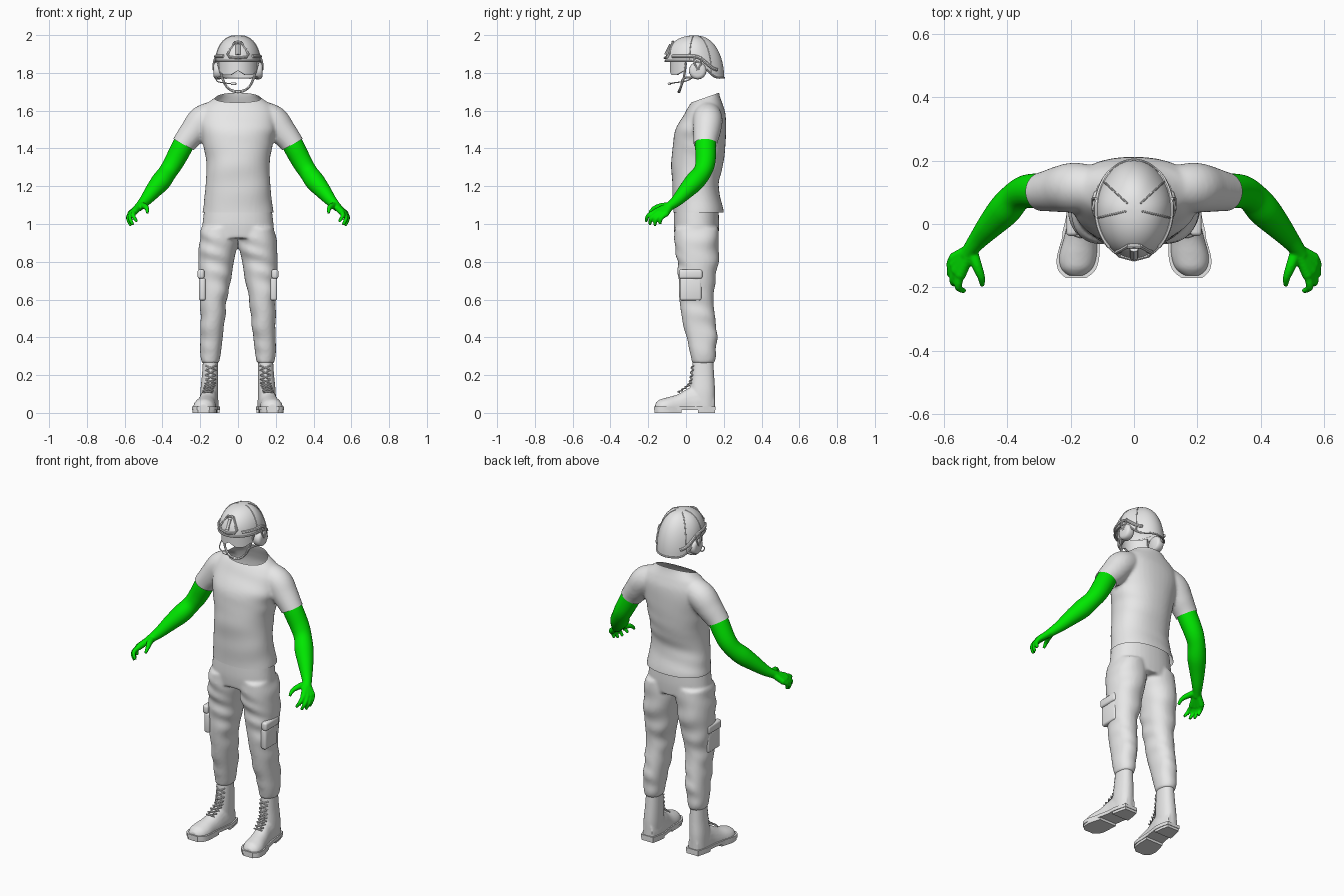
import bpy, bmesh
from math import sin, cos, pi, radians
from mathutils import Vector

if "Cube" in bpy.data.objects:
    bpy.data.objects.remove(bpy.data.objects["Cube"])


def material(name, rgb):
    m = bpy.data.materials.new(name)
    m.diffuse_color = (*rgb, 1)
    m.use_nodes = True
    m.node_tree.nodes["Principled BSDF"].inputs["Base Color"].default_value = (*rgb, 1)
    return m


GREY = material("light grey", (0.8, 0.8, 0.8))
GREEN = material("bright green", (0.0, 0.8, 0.0))


def smooth_path(keys, n=5):
    """Catmull-Rom interpolation of key tuples of any length."""
    k = [Vector(p) for p in keys]
    out = []
    for i in range(len(k) - 1):
        a, b, c, d = k[max(i - 1, 0)], k[i], k[i + 1], k[min(i + 2, len(k) - 1)]
        for j in range(n):
            t = j / n
            out.append((b * 2 + (c - a) * t + (a * 2 - b * 5 + c * 4 - d) * t ** 2
                        + (b * 3 - a - c * 3 + d) * t ** 3) / 2)
    return out + [k[-1]]


def add_rings(bm, rings, closed=True, caps=(True, True)):
    rows = [[bm.verts.new(p) for p in r] for r in rings]
    for a, b in zip(rows, rows[1:]):
        n = len(a)
        for i in range(n if closed else n - 1):
            j = (i + 1) % n
            bm.faces.new((a[i], a[j], b[j], b[i]))
    for use, row in zip(caps, (rows[0], rows[-1])):
        if use:
            bm.faces.new(row)


def column(bm, keys, fold=0.0, sides=40, power=0.9):
    """Stack of level rings given as (z, cx, cy, rx, ry), with slanting folds."""
    def axis(v):
        return abs(v) ** power * (1 if v > 0 else -1)
    rings = []
    for z, cx, cy, rx, ry in smooth_path(keys, 7):
        ring = []
        for i in range(sides):
            a = 2 * pi * i / sides
            f = 1 + fold * sin(z * 55 + 2 * sin(a + z * 9)) * (0.5 + 0.5 * sin(2 * a + z * 14))
            ring.append((cx + rx * f * axis(cos(a)), cy + ry * f * axis(sin(a)), z))
        rings.append(ring)
    add_rings(bm, rings)


def tube(bm, keys, n=5, sides=16):
    """Round tube through (x, y, z, radius) keys."""
    path = smooth_path(keys, n)
    pts = [p.xyz for p in path]
    rings, q, last = [], None, None
    for i, p in enumerate(pts):
        d = (pts[min(i + 1, len(pts) - 1)] - pts[max(i - 1, 0)]).normalized()
        q = last.rotation_difference(d) @ q if q else d.to_track_quat('Z', 'Y')
        last = d
        rings.append([p + q @ Vector((cos(2 * pi * s / sides), sin(2 * pi * s / sides), 0)) * path[i][3]
                      for s in range(sides)])
    add_rings(bm, rings)


def finish(name, bm, mat=GREY, voxel=0, soften=0, solid=0, mirror=False, angle=40):
    bmesh.ops.recalc_face_normals(bm, faces=bm.faces)
    me = bpy.data.meshes.new(name)
    bm.to_mesh(me)
    bm.free()
    ob = bpy.data.objects.new(name, me)
    bpy.context.collection.objects.link(ob)
    if voxel:
        m = ob.modifiers.new("merge", 'REMESH')
        m.mode, m.voxel_size = 'VOXEL', voxel
    if soften:
        m = ob.modifiers.new("soften", 'SMOOTH')
        m.factor, m.iterations = 0.5, soften
    if solid:
        m = ob.modifiers.new("thickness", 'SOLIDIFY')
        m.thickness, m.offset = solid, -1
    if mirror:
        m = ob.modifiers.new("other side", 'MIRROR')
        m.use_mirror_merge = False
    bpy.context.view_layer.update()
    ob.data = bpy.data.meshes.new_from_object(ob.evaluated_get(bpy.context.evaluated_depsgraph_get()))
    ob.modifiers.clear()
    ob.data.materials.clear()
    ob.data.materials.append(mat)
    bpy.ops.object.select_all(action='DESELECT')
    ob.select_set(True)
    bpy.context.view_layer.objects.active = ob
    bpy.ops.object.shade_smooth_by_angle(angle=radians(angle))
    return ob


# Shirt: torso and sleeves merged, then cut open at hem, neck and cuffs
bm = bmesh.new()
column(bm, [(1.02, 0, .066, .188, .134), (1.07, 0, .066, .186, .133), (1.2, 0, .05, .172, .123),
            (1.32, 0, .06, .168, .138), (1.42, 0, .07, .183, .139), (1.5, 0, .078, .2, .134),
            (1.58, 0, .1, .2, .11), (1.63, 0, .107, .175, .088), (1.66, 0, .112, .135, .072),
            (1.69, 0, .116, .1, .06), (1.73, 0, .118, .09, .055)], fold=.012)
for s in (1, -1):
    tube(bm, [(s * .11, .11, 1.585, .07), (s * .185, .115, 1.55, .079), (s * .235, .11, 1.49, .073),
              (s * .29, .102, 1.42, .062), (s * .34, .1, 1.33, .06)], sides=28)
shirt = finish("shirt", bm, voxel=.009, soften=6)
bm = bmesh.new()
bm.from_mesh(shirt.data)
for co, no, side in (((0, 0, 1.062), (0, 0, -1), 0), ((0, .11, 1.672), (0, -.33, .94), 0),
                     ((.29, 0, 1.422), (.48, 0, -.88), 1), ((-.29, 0, 1.422), (-.48, 0, -.88), -1)):
    faces = [f for f in bm.faces if not side or f.calc_center_median().x * side > .212]
    geom = set(faces)
    for f in faces:
        geom.update(f.edges, f.verts)
    bmesh.ops.bisect_plane(bm, geom=list(geom), plane_co=co, plane_no=no, clear_outer=True)
bm.to_mesh(shirt.data)
bm.free()

# Trousers: pelvis and two legs merged
bm = bmesh.new()
column(bm, [(1.1, 0, .055, .176, .116), (1, 0, .055, .188, .12), (.925, 0, .056, .193, .115)])
for s in (1, -1):
    column(bm, [(z, s * cx, cy, rx, ry) for z, cx, cy, rx, ry in (
        (.98, .1, .055, .092, .115), (.9, .104, .057, .101, .118), (.8, .116, .062, .094, .108),
        (.7, .122, .058, .084, .098), (.6, .13, .055, .071, .09), (.5, .134, .067, .065, .088),
        (.4, .14, .083, .059, .082), (.33, .145, .09, .056, .069), (.29, .146, .09, .051, .065),
        (.262, .146, .09, .044, .058))], fold=.045)
finish("trousers", bm, voxel=.009, soften=3)

# Cargo pockets on the outer thighs, with flaps
bm = bmesh.new()
for z, h, x, w in ((.735, .05, .196, .125), (.655, .12, .189, .115)):
    box = bmesh.ops.create_cube(bm, size=1)["verts"]
    for v in box:
        v.co = Vector((x + v.co.x * .036, .025 + v.co.y * w, z + v.co.z * h))
bmesh.ops.bevel(bm, geom=bm.edges[:], offset=.012, segments=3, affect='EDGES', profile=.5)
finish("cargo_pockets", bm, mirror=True)

# Arms with hands
bm = bmesh.new()
tube(bm, [(.25, .105, 1.5, .05), (.29, .104, 1.42, .056), (.338, .103, 1.33, .053), (.372, .086, 1.275, .049),
          (.408, .046, 1.225, .052), (.45, 0, 1.175, .043), (.488, -.044, 1.128, .032),
          (.515, -.078, 1.1, .025), (.53, -.1, 1.085, .022)], sides=24)
fingers = (((.55, -.165, 1.062), (.555, -.2, 1.045), (.535, -.212, 1.012)),
           ((.564, -.15, 1.055), (.572, -.183, 1.03), (.556, -.192, .995)),
           ((.572, -.13, 1.05), (.58, -.158, 1.025), (.567, -.165, .99)),
           ((.574, -.11, 1.05), (.582, -.132, 1.03), (.573, -.138, 1.0)))
for knuckle, joint, tip in fingers:
    tube(bm, [(.515, -.08, 1.1, .02), (*knuckle, .017)])
    tube(bm, [(*knuckle, .014), (*joint, .0115), (*tip, .008)])
tube(bm, [(.51, -.09, 1.098, .018), (.495, -.135, 1.094, .016), (.482, -.17, 1.082, .012), (.48, -.195, 1.058, .008)])
finish("arms", bm, GREEN, voxel=.005, soften=3, mirror=True)

# Boots: shaft and foot merged; foot sections are (y, cx, half width, height)
foot = smooth_path([(.15, .15, .034, .09), (.08, .152, .05, .13), (.02, .157, .05, .115), (-.04, .168, .053, .08),
                    (-.1, .177, .06, .062), (-.14, .181, .051, .05), (-.163, .183, .026, .028)], 5)
bm = bmesh.new()
column(bm, [(.3, .146, .09, .038, .053), (.2, .148, .089, .043, .06), (.12, .152, .088, .047, .066),
            (.06, .154, .087, .047, .067), (.02, .154, .087, .047, .067)])
add_rings(bm, [[(cx + w * cos(2 * pi * i / 24), y, .02 + h * max(0, sin(2 * pi * i / 24)) ** .8)
                for i in range(24)] for y, cx, w, h in foot])
finish("boots", bm, voxel=.006, soften=4, mirror=True)

# Soles: welt, forefoot and heel slabs following the foot outline
bm = bmesh.new()
for y0, y1, z0, z1, grow in ((-1, 1, .014, .034, .007), (-1, -.02, 0, .026, .004), (.06, 1, 0, .026, .004)):
    part = [k for k in foot if y0 < k[0] < y1]
    mid = sum(k[0] for k in part) / len(part)
    outline = [(k[1] + s * (k[2] + grow), k[0] + (grow if k[0] > mid else -grow))
               for s, seq in ((1, part), (-1, part[::-1])) for k in seq]
    add_rings(bm, [[(x, y, z) for x, y in outline] for z in (z0, z1)])
finish("soles", bm, mirror=True, angle=30)

# Laces crossing up the front of each boot, and a rolled boot cuff
bm = bmesh.new()
steps = smooth_path([(-.045, .108), (-.008, .132), (.019, .158), (.027, .2), (.033, .25)], 2)
for (y, z), (y2, z2) in zip(steps, steps[1:]):
    cx = .15 - y * .2
    for s in (1, -1):
        tube(bm, [(cx - s * .027, y + .01, z, .004), (cx, (y + y2) / 2 - .004, (z + z2) / 2, .004),
                  (cx + s * .027, y2 + .01, z2, .004)], 3, 8)
finish("laces", bm, mirror=True)


def shell(a, t, out=0.0):
    """Point on the helmet: a turns from the front, t runs from crown to rim."""
    b = min(max(((1 - cos(a)) / 2 - .5) / .4, 0), 1)
    edge = 1.862 - .088 * b * b * (3 - 2 * b)
    r = sin(t * pi / 2) ** .85
    return Vector(((.119 + out) * sin(a) * r, .046 - (.156 + out) * cos(a) * r,
                   edge + (1.998 + out - edge) * cos(t * pi / 2)))


def shell_tube(bm, path, r, out=0.0, n=3):
    tube(bm, [(*shell(radians(a), t, out), r) for a, t in path], n, 8)


# Helmet shell
bm = bmesh.new()
add_rings(bm, [[shell(2 * pi * i / 48, .02 + .98 * j / 16) for i in range(48)] for j in range(17)], caps=(True, False))
finish("helmet_shell", bm, solid=.008)

# Helmet trim: rim, side rails, crown seams and front mount
bm = bmesh.new()
shell_tube(bm, [(a, 1) for a in range(0, 361, 12)], .005)
for s in (1, -1):
    shell_tube(bm, [(s * a, .88) for a in range(40, 141, 10)], .009)
    for turn in (80, 125):
        shell_tube(bm, [(s * turn, t / 10) for t in range(1, 11)], .003)
    shell_tube(bm, [(s * 12, .5), (s * 28, .82), (s * 22, .9), (0, .92)], .007, .003, 1)
shell_tube(bm, [(-12, .5), (0, .48), (12, .5)], .008, .003, 1)
shell_tube(bm, [(0, .55), (0, .85)], .015, -.004, 1)
finish("helmet_trim", bm)

# Goggles: curved visor with a nose notch, hung below the brim
bm = bmesh.new()
rows = []
for j in range(5):
    row = []
    for i in range(-14, 15):
        a = radians(i * 5)
        low = 1.79 + .022 * max(0, 1 - abs(i) / 4) + .025 * max(0, abs(i) - 9) / 5
        row.append((.108 * sin(a), .04 - .125 * cos(a), low + (1.872 - low) * j / 4))
    rows.append(row)
add_rings(bm, rows, closed=False, caps=(False, False))
finish("goggles", bm, solid=.012)

# Ear cups with hanger arms
bm = bmesh.new()
tube(bm, [(.082, .062, 1.812, .036), (.09, .062, 1.812, .045), (.112, .062, 1.812, .046),
          (.126, .062, 1.812, .04), (.131, .062, 1.812, .026)], 2, 24)
for y in (.045, .08):
    tube(bm, [(.12, y, 1.885, .005), (.129, y, 1.85, .005), (.128, .062, 1.815, .006)], 3, 8)
finish("ear_cups", bm, mirror=True)

# Chin strap and microphone boom
bm = bmesh.new()
for y, z in ((.0, 1.855), (.05, 1.775)):
    tube(bm, [(.106, y, z, .006), (.083, -.012, 1.772, .006), (.066, -.024, 1.735, .006),
              (.036, -.034, 1.708, .007), (0, -.037, 1.7, .008)], 4, 8)
finish("chin_strap", bm, mirror=True)
bm = bmesh.new()
tube(bm, [(-.115, .04, 1.778, .004), (-.112, 0, 1.757, .003), (-.08, -.06, 1.748, .003), (-.03, -.088, 1.742, .003)], 5, 8)
tube(bm, [(-.036, -.086, 1.742, .007), (-.01, -.09, 1.742, .007)], 1, 10)
finish("microphone", bm)
